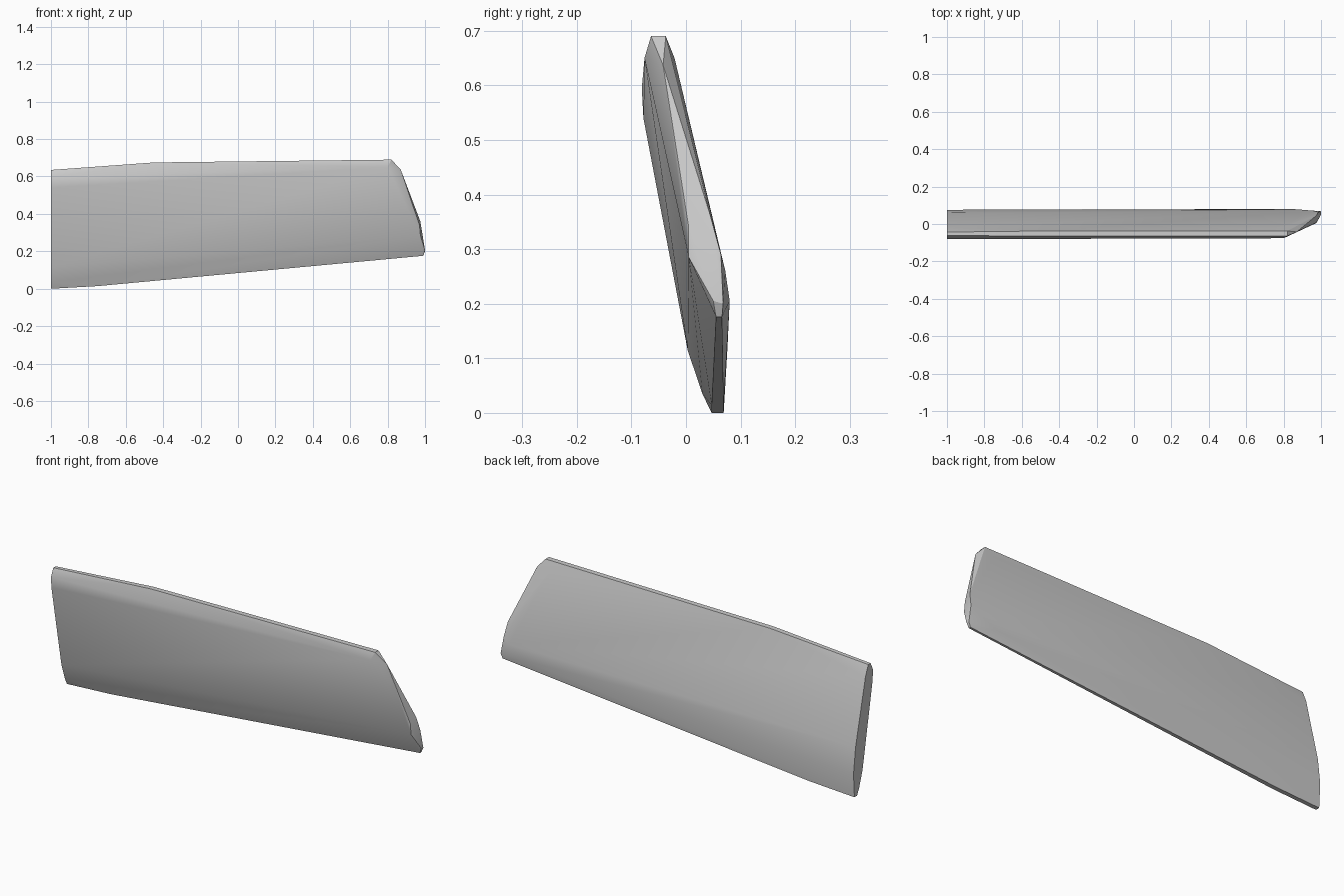
import bpy
import bmesh

default = bpy.data.objects.get("Cube")
if default:
    bpy.data.objects.remove(default, do_unlink=True)

# Single grey finish
grey = bpy.data.materials.new("plain_grey")
grey.use_nodes = True
colour = (0.6, 0.6, 0.6, 1.0)
grey.diffuse_color = colour
grey.node_tree.nodes["Principled BSDF"].inputs["Base Color"].default_value = colour

# Root cross-section (y, z): front side upwards, then back side downwards
root_x = -1.0
root_section = [
    (0.047, 0.0), (0.03, 0.035), (0.003, 0.115), (-0.078, 0.54),
    (-0.081, 0.595), (-0.062, 0.635), (-0.043, 0.635), (-0.02, 0.58),
    (0.06, 0.25), (0.076, 0.12), (0.069, 0.0),
]

# Shoulders where the long edges bend
shoulders = [
    (-0.45, -0.064, 0.675), (-0.45, -0.037, 0.675),
    (-0.75, 0.047, 0.014), (-0.75, 0.069, 0.014),
    (0.85, 0.08, 0.205),
]

# Front and back borders of the swept, bevelled tip, from top to bottom
tip_front = [
    (0.82, -0.064, 0.69), (0.8, -0.076, 0.65), (0.97, 0.005, 0.34),
    (0.975, 0.005, 0.285), (1.0, 0.05, 0.205), (0.99, 0.055, 0.176),
]
tip_back = [
    (0.82, -0.037, 0.69), (0.87, -0.042, 0.637), (0.78, -0.021, 0.65),
    (0.975, 0.045, 0.36), (0.985, 0.064, 0.29), (0.95, 0.072, 0.26),
    (1.0, 0.068, 0.2), (0.99, 0.066, 0.176),
]

# Skin the sections into one closed blade
bm = bmesh.new()
points = [(root_x, y, z) for y, z in root_section] + shoulders + tip_front + tip_back
for point in points:
    bm.verts.new(point)
hull = bmesh.ops.convex_hull(bm, input=bm.verts[:])
loose = [v for v in bm.verts if not v.link_faces]
bmesh.ops.delete(bm, geom=loose, context="VERTS")
bmesh.ops.dissolve_limit(bm, angle_limit=0.01, verts=bm.verts[:], edges=bm.edges[:])
bmesh.ops.recalc_face_normals(bm, faces=bm.faces[:])

mesh = bpy.data.meshes.new("blade")
bm.to_mesh(mesh)
bm.free()
mesh.materials.append(grey)
blade = bpy.data.objects.new("blade", mesh)
bpy.context.collection.objects.link(blade)

# Soft faces with crisp rim edges
bpy.ops.object.select_all(action="DESELECT")
blade.select_set(True)
bpy.context.view_layer.objects.active = blade
bpy.ops.object.shade_smooth_by_angle(angle=0.5)
